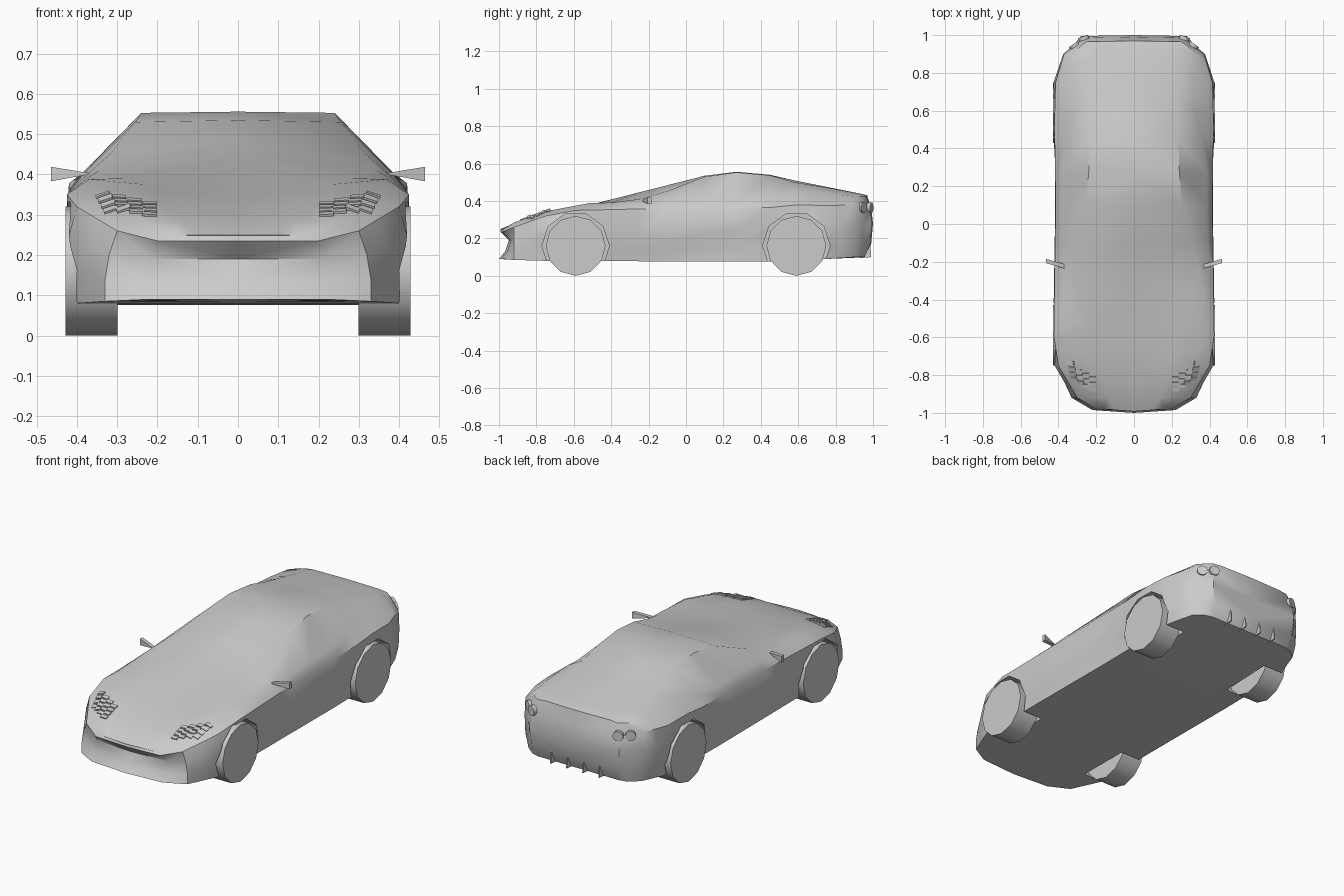
import bpy, bmesh, math
from mathutils import Vector
from mathutils.bvhtree import BVHTree

if "Cube" in bpy.data.objects:
    bpy.data.objects.remove(bpy.data.objects["Cube"])

grey = bpy.data.materials.new("plain_grey")
grey.use_nodes = True
grey.diffuse_color = (0.6, 0.6, 0.6, 1)
grey.node_tree.nodes["Principled BSDF"].inputs["Base Color"].default_value = grey.diffuse_color


def make_object(name, bm, smooth=None):
    bmesh.ops.recalc_face_normals(bm, faces=bm.faces)
    mesh = bpy.data.meshes.new(name)
    bm.to_mesh(mesh)
    bm.free()
    mesh.materials.append(grey)
    obj = bpy.data.objects.new(name, mesh)
    bpy.context.collection.objects.link(obj)
    if smooth:
        shade(obj, smooth)
    return obj


def activate(obj):
    bpy.ops.object.select_all(action='DESELECT')
    obj.select_set(True)
    bpy.context.view_layer.objects.active = obj


def shade(obj, degrees):
    activate(obj)
    bpy.ops.object.shade_smooth_by_angle(angle=math.radians(degrees))


def rod(name, centre, radius, depth, sides, axis):
    bm = bmesh.new()
    bmesh.ops.create_cone(bm, cap_ends=True, segments=sides, radius1=radius, radius2=radius, depth=depth)
    turn = Vector((0, 0, 1)).rotation_difference(Vector(axis))
    bmesh.ops.rotate(bm, verts=bm.verts, matrix=turn.to_matrix())
    bmesh.ops.translate(bm, verts=bm.verts, vec=centre)
    return make_object(name, bm)


def prism(name, outline, offset):
    bm = bmesh.new()
    face = bm.faces.new([bm.verts.new(p) for p in outline])
    new = bmesh.ops.extrude_face_region(bm, geom=[face])["geom"]
    bmesh.ops.translate(bm, verts=[v for v in new if isinstance(v, bmesh.types.BMVert)], vec=offset)
    return make_object(name, bm)


# Body character lines, each a list of (y, x, z) from nose to tail
floor = [(-.98, 0, .09), (-.75, 0, .08), (.4, 0, .075), (.98, 0, .10)]
sill = [(-.98, .22, .09), (-.92, .33, .085), (-.75, .40, .08), (.4, .40, .075), (.75, .40, .09),
        (.9, .35, .10), (.98, .25, .10)]
lower_side = [(-.98, .22, .13), (-.92, .33, .14), (-.75, .41, .17), (-.4, .415, .17), (-.1, .405, .13),
              (.27, .395, .16), (.45, .415, .18), (.75, .42, .18), (.9, .37, .18), (.98, .27, .17)]
crease = [(-.98, .22, .19), (-.92, .32, .20), (-.75, .42, .25), (-.4, .425, .24), (-.1, .42, .19),
          (.27, .415, .25), (.45, .425, .28), (.75, .425, .28), (.9, .375, .28), (.98, .28, .28)]
shoulder = [(-.98, .20, .235), (-.92, .30, .26), (-.75, .40, .32), (-.59, .425, .35), (.1, .415, .365),
            (.45, .42, .365), (.6, .42, .38), (.75, .415, .375), (.9, .37, .38), (.98, .27, .36)]
belt = [(-.98, .16, .248), (-.92, .24, .285), (-.75, .33, .345), (-.52, .37, .388), (-.1, .385, .40),
        (.27, .385, .405), (.45, .365, .415), (.58, .325, .452), (.75, .325, .44), (.9, .32, .425), (.98, .25, .425)]
roof_edge = [(-.98, .1, .25), (-.92, .14, .283), (-.75, .2, .337), (-.52, .23, .375), (-.25, .345, .41),
             (-.1, .315, .453), (.1, .255, .53), (.27, .24, .553), (.45, .235, .537), (.58, .235, .50),
             (.75, .22, .473), (.98, .2, .43)]
spine = [(-.98, 0, .25), (-.92, 0, .28), (-.75, 0, .325), (-.55, 0, .37), (.1, 0, .535), (.27, 0, .556),
         (.45, 0, .54), (.58, 0, .51), (.98, 0, .43)]
rails = [floor, sill, lower_side, crease, shoulder, belt, roof_edge, spine]
stations = [-.98, -.92, -.84, -.75, -.66, -.59, -.52, -.4, -.25, -.1, .1, .27, .45, .58, .67, .75, .83, .9, .945, .98]
nose_y = [-1, -.985, -.955, -.935, -.98, -.978, -.985, -.992]
tail_y = [.955, .955, .985, .995, .985, .965, .965, .97]


def on_rail(rail, y):
    for (a, ax, az), (b, bx, bz) in zip(rail, rail[1:]):
        if y <= b:
            t = (y - a) / (b - a)
            return ax + (bx - ax) * t, az + (bz - az) * t
    return rail[-1][1:]


# Loft half the body, close both ends, then mirror
bm = bmesh.new()
rings = []
for s in stations:
    ends = nose_y if s == stations[0] else tail_y if s == stations[-1] else None
    ring = []
    for i, rail in enumerate(rails):
        x, z = on_rail(rail, s)
        ring.append(bm.verts.new((x, ends[i] if ends else s, z)))
    rings.append(ring)
for a, b in zip(rings, rings[1:]):
    for i in range(len(rails) - 1):
        bm.faces.new((a[i], a[i + 1], b[i + 1], b[i]))
for ring, push in ((rings[0], -.012), (rings[-1], .005)):
    column = [ring[0]] + [bm.verts.new((0, v.co.y + push, v.co.z)) for v in ring[2:6]] + [ring[-1]]
    for i in range(5):
        bm.faces.new((column[i], ring[i + 1], ring[i + 2], column[i + 1]))
half = bm.verts[:] + bm.edges[:] + bm.faces[:]
bmesh.ops.mirror(bm, geom=half, axis='X', merge_dist=0.0005)
body = make_object("body", bm)

# Wheel arches and wheels
activate(body)
for end, y in (("front", -.59), ("rear", .59)):
    for side, s in (("left", 1), ("right", -1)):
        cutter = rod("arch_cutter", (s * .4, y, .16), .18, .24, 10, (1, 0, 0))
        cutter.hide_render = True
        activate(body)
        mod = body.modifiers.new("arch", 'BOOLEAN')
        mod.operation = 'DIFFERENCE'
        mod.object = cutter
        bpy.ops.object.modifier_apply(modifier=mod.name)
        bpy.data.objects.remove(cutter)
        shade(rod(f"{end}_{side}_wheel", (s * .364, y, .16), .16, .13, 12, (1, 0, 0)), 40)
shade(body, 42)

surface = BVHTree.FromObject(body, bpy.context.evaluated_depsgraph_get())

for side, s in (("left", 1), ("right", -1)):
    # Door mirror blade
    prism(f"{side}_door_mirror",
          [(s * .36, -.215, .402), (s * .465, -.185, .383), (s * .465, -.185, .419)], (0, -.022, 0))
    # Headlight made of staggered tiles laid on the bonnet
    bm = bmesh.new()
    for row in range(4):
        for col in range(4):
            u, v = col / 3, row / 3
            x = .335 - .115 * u - .02 * v * (1 - u)
            y = -.735 - .055 * u - .085 * v
            hit, normal, _, _ = surface.ray_cast(Vector((s * x, y, 1)), Vector((0, 0, -1)))
            if hit:
                turn = Vector((0, 0, 1)).rotation_difference(normal).to_matrix()
                tile = bmesh.ops.create_cube(bm, size=1)["verts"]
                bmesh.ops.scale(bm, verts=tile, vec=(.036, .021, .009))
                bmesh.ops.rotate(bm, verts=tile, matrix=turn)
                bmesh.ops.translate(bm, verts=tile, vec=hit + normal * .001)
    make_object(f"{side}_headlight", bm)
    # Round tail lamps on the rear corner
    for name, x, out in (("inner", .255, .35), ("outer", .32, .7)):
        axis = Vector((s * out, 1, 0)).normalized()
        hit, _, _, _ = surface.ray_cast(Vector((s * x, 0.95, .365)) + axis * .3, -axis)
        if hit:
            shade(rod(f"{side}_{name}_tail_lamp", hit, .028, .02, 12, axis), 40)

# Diffuser fins
for i in range(4):
    x = -.15 + i * .1
    prism(f"diffuser_fin_{i + 1}",
          [(x - .003, .985, .19), (x - .003, .99, .10), (x - .003, .93, .095)], (.006, 0, 0))
